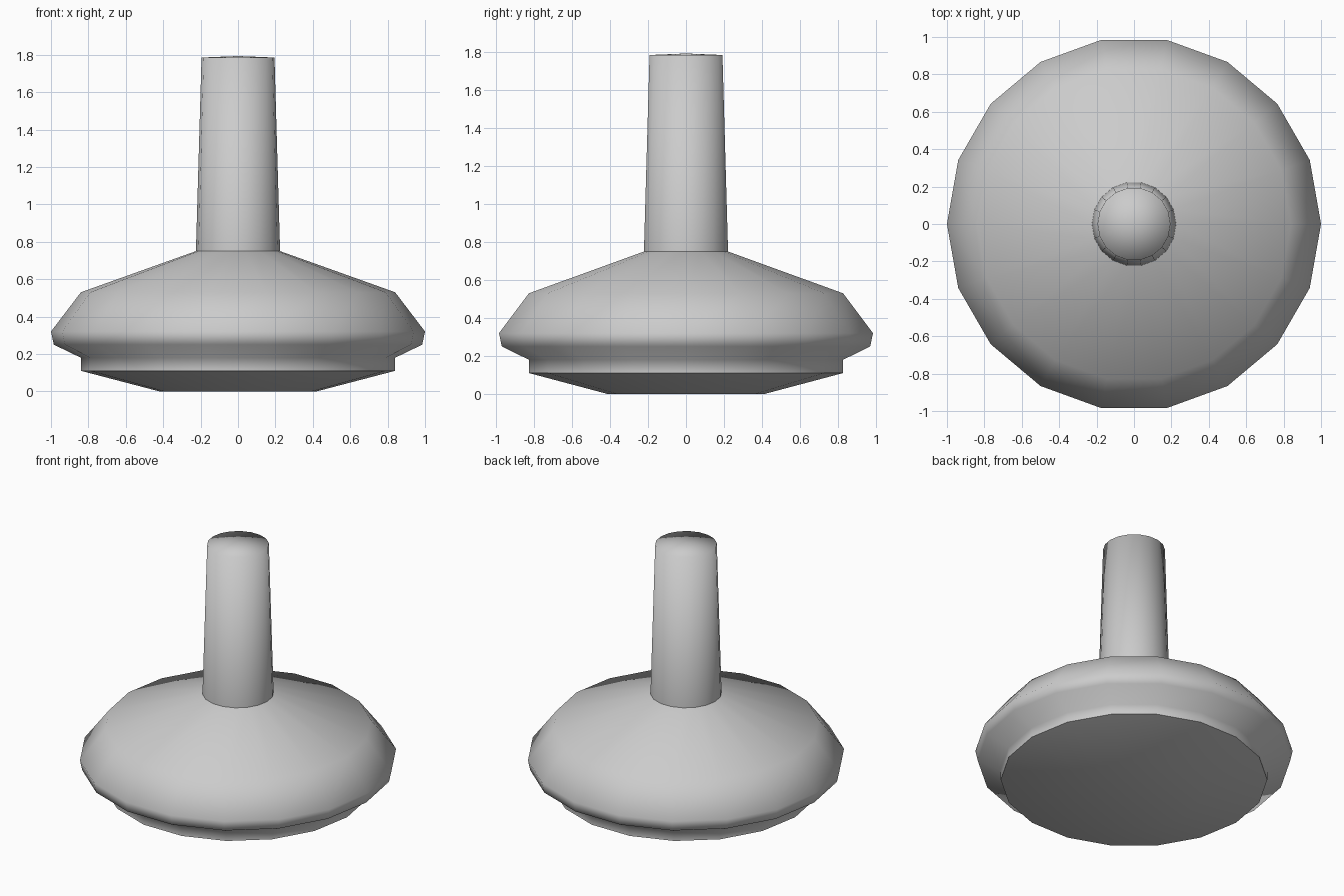
import bpy, bmesh, math

if "Cube" in bpy.data.objects:
    bpy.data.objects.remove(bpy.data.objects["Cube"])

SIDES = 18

def lathe(name, profile, angle):
    """Revolve (radius, z) points around z; radius 0 makes a pole."""
    bm = bmesh.new()
    rings = []
    for r, z in profile:
        n = 1 if r == 0 else SIDES
        rings.append([bm.verts.new((r * math.cos(math.tau * i / SIDES),
                                    r * math.sin(math.tau * i / SIDES), z))
                      for i in range(n)])
    for a, b in zip(rings, rings[1:]):
        for i in range(SIDES):
            j = (i + 1) % SIDES
            if len(a) == 1:
                bm.faces.new((a[0], b[j], b[i]))
            elif len(b) == 1:
                bm.faces.new((a[i], a[j], b[0]))
            else:
                bm.faces.new((a[i], a[j], b[j], b[i]))
    mesh = bpy.data.meshes.new(name)
    bm.to_mesh(mesh)
    bm.free()
    obj = bpy.data.objects.new(name, mesh)
    bpy.context.collection.objects.link(obj)
    bpy.ops.object.select_all(action='DESELECT')
    obj.select_set(True)
    bpy.context.view_layer.objects.active = obj
    bpy.ops.object.shade_smooth_by_angle(angle=math.radians(angle))
    return obj

# Wide base with a stepped foot
lathe("base", [(0, 0), (0.42, 0), (0.84, 0.11), (0.84, 0.18), (0.985, 0.25),
               (1.0, 0.32), (0.84, 0.53), (0.225, 0.75)], 70)

# Tapered stem with a slightly domed top
lathe("stem", [(0.225, 0.75), (0.195, 1.785), (0, 1.793)], 120)
